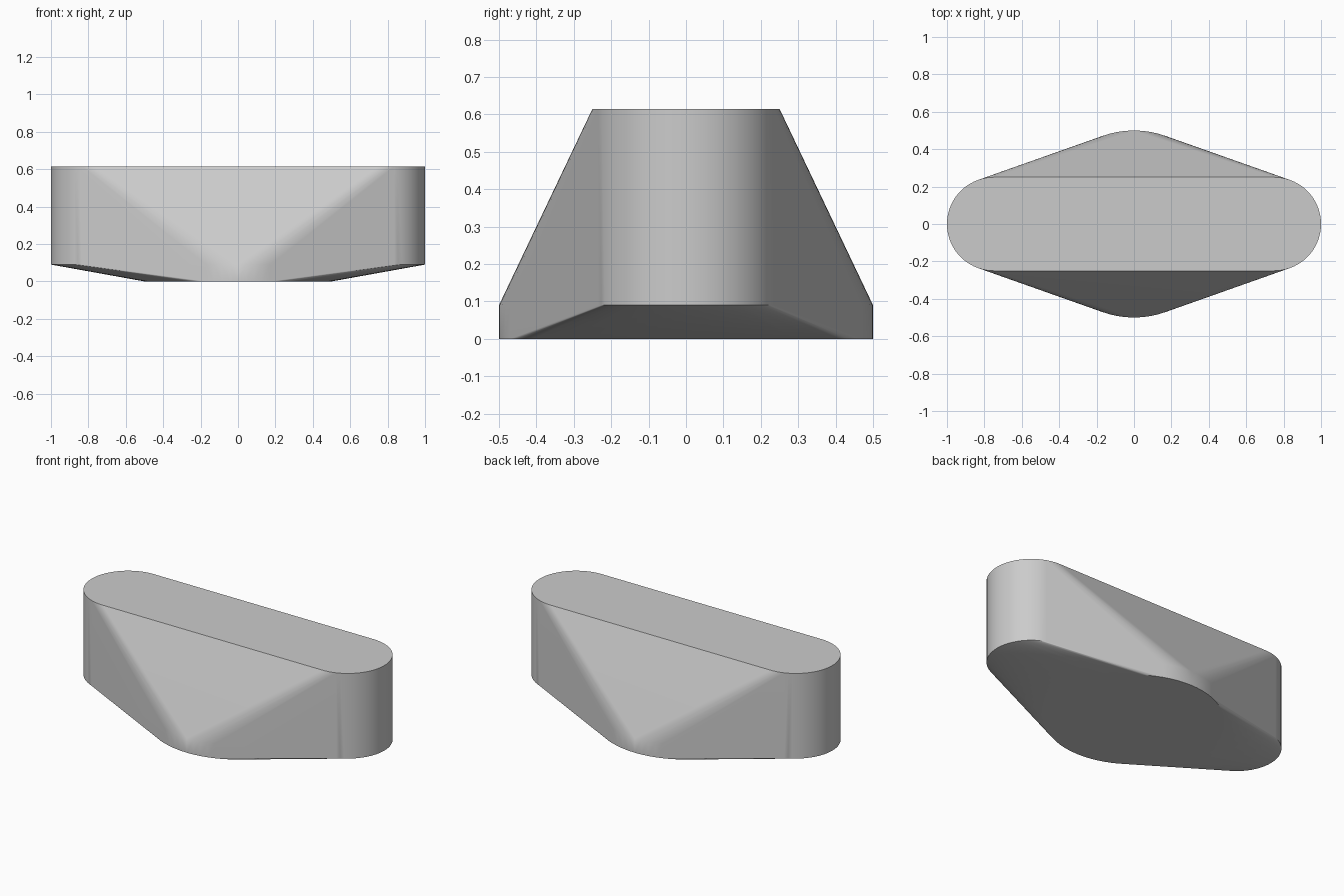
import bpy
import bmesh
from math import cos, sin, tau, radians

if "Cube" in bpy.data.objects:
    bpy.data.objects.remove(bpy.data.objects["Cube"])

SEGMENTS = 72
BASE_TOP, TOP = 0.09, 0.615

# Plain grey surface
grey = bpy.data.materials.new("light_grey")
grey.use_nodes = True
colour = (0.6, 0.6, 0.6, 1)
grey.diffuse_color = colour
grey.node_tree.nodes["Principled BSDF"].inputs["Base Color"].default_value = colour

bm = bmesh.new()


def add_ring(x, radius, z):
    for i in range(SEGMENTS):
        a = tau * i / SEGMENTS
        bm.verts.new((x + radius * cos(a), radius * sin(a), z))


# Wide low disc in the middle, tall narrow posts at both ends
for z in (0, BASE_TOP):
    add_ring(0, 0.5, z)
for x in (-0.75, 0.75):
    for z in (BASE_TOP, TOP):
        add_ring(x, 0.25, z)

# Stretch one skin around the three cylinders
hull = bmesh.ops.convex_hull(bm, input=bm.verts[:])
loose = {g for g in hull["geom_interior"] + hull["geom_unused"]
         if isinstance(g, bmesh.types.BMVert)}
bmesh.ops.delete(bm, geom=list(loose), context="VERTS")
bmesh.ops.dissolve_limit(bm, angle_limit=radians(0.2),
                         verts=bm.verts[:], edges=bm.edges[:])
bmesh.ops.recalc_face_normals(bm, faces=bm.faces[:])

mesh = bpy.data.meshes.new("hull_block")
bm.to_mesh(mesh)
bm.free()
mesh.materials.append(grey)
block = bpy.data.objects.new("hull_block", mesh)
bpy.context.collection.objects.link(block)

# Smooth curves, crisp rims and flat large faces
bpy.context.view_layer.objects.active = block
block.select_set(True)
bpy.ops.object.shade_smooth_by_angle(angle=radians(30))
weighted = block.modifiers.new("flat_faces", "WEIGHTED_NORMAL")
weighted.keep_sharp = True
